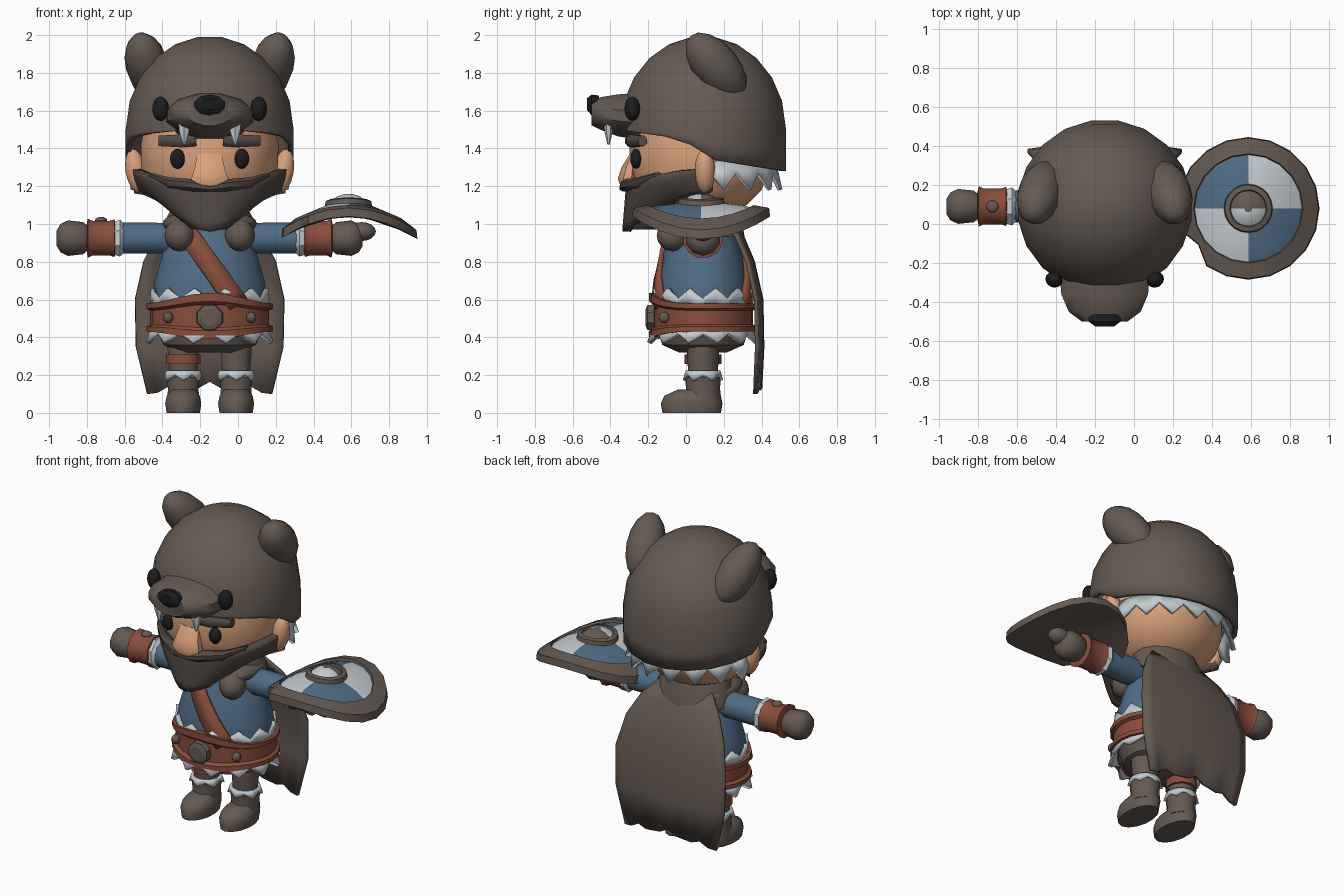
import bpy, bmesh
from math import sin, cos, pi, radians, sqrt
from mathutils import Vector, Matrix

if "Cube" in bpy.data.objects:
    bpy.data.objects.remove(bpy.data.objects["Cube"])

CX, CY = -0.15, 0.09  # body axis


def material(name, r, g, b):
    m = bpy.data.materials.new(name)
    m.use_nodes = True
    m.diffuse_color = (r, g, b, 1)
    m.node_tree.nodes["Principled BSDF"].inputs["Base Color"].default_value = (r, g, b, 1)
    return m


BROWN = material("fur brown", 0.13, 0.102, 0.085)
BEARD = material("dark beard", 0.085, 0.067, 0.057)
BLUE = material("tunic blue", 0.08, 0.15, 0.235)
RED = material("leather red", 0.25, 0.075, 0.045)
WHITE = material("fur white", 0.55, 0.6, 0.63)
SKIN = material("skin", 0.70, 0.36, 0.20)
BLACK = material("black", 0.012, 0.012, 0.013)


def finish(name, bm, mats, thick=0, angle=40):
    bmesh.ops.recalc_face_normals(bm, faces=bm.faces)
    me = bpy.data.meshes.new(name)
    bm.to_mesh(me)
    bm.free()
    for m in mats if isinstance(mats, list) else [mats]:
        me.materials.append(m)
    ob = bpy.data.objects.new(name, me)
    bpy.context.collection.objects.link(ob)
    bpy.context.view_layer.objects.active = ob
    for o in bpy.context.selected_objects:
        o.select_set(False)
    ob.select_set(True)
    if thick:
        mod = ob.modifiers.new("thickness", "SOLIDIFY")
        mod.thickness, mod.offset = thick, 0
    bpy.ops.object.shade_smooth_by_angle(angle=radians(angle))
    return ob


def grid(name, rows, mats, closed=True, caps=(False, False), thick=0, rule=None, angle=40):
    """Skin rows of points; caps close the first and last row."""
    bm = bmesh.new()
    vs = [[bm.verts.new(p) for p in row] for row in rows]
    n = len(rows[0])
    for j in range(len(rows) - 1):
        for i in range(n if closed else n - 1):
            k = (i + 1) % n
            f = bm.faces.new((vs[j][i], vs[j][k], vs[j + 1][k], vs[j + 1][i]))
            if rule:
                f.material_index = rule(j, i)
    for cap, row in zip(caps, (vs[0], vs[-1])):
        if cap:
            bm.faces.new(row)
    return finish(name, bm, mats, thick, angle)


def loft(name, axis, rings, mat, n=14, angle=40):
    """Rings of (position, centre u, centre v, radius u, radius v) along an axis."""
    rows = []
    for t, u, v, ru, rv in rings:
        row = []
        for i in range(n):
            a = 2 * pi * (i + 0.5) / n
            p, q = u + ru * cos(a), v + rv * sin(a)
            row.append({"x": (t, p, q), "y": (p, t, q), "z": (p, q, t)}[axis])
        rows.append(row)
    return grid(name, rows, mat, caps=(True, True), angle=angle)


def blob(name, c, r, mat, rot=(0, 0, 0), seg=12, rings=8):
    bm = bmesh.new()
    bmesh.ops.create_uvsphere(bm, u_segments=seg, v_segments=rings, radius=1)
    m = Matrix.Translation(c)
    for ax, ang in zip("XYZ", rot):
        m = m @ Matrix.Rotation(radians(ang), 4, ax)
    bm.transform(m @ Matrix.Diagonal((*r, 1)))
    return finish(name, bm, mat, angle=60)


def zigzag(name, c, rx, ry, z_base, z_tip, n, flare=0.03, a0=0, a1=2 * pi):
    """Chunky fur trim with alternating tips."""
    full = a1 - a0 > 6.2
    count = 2 * n + (0 if full else 1)
    rows = [[], []]
    for i in range(count):
        a = a0 + (a1 - a0) * i / (2 * n)
        tip = i % 2
        z = z_tip if tip else z_base + (z_tip - z_base) * 0.4
        k = flare if tip else flare * 0.4
        rows[0].append((c[0] + rx * cos(a), c[1] + ry * sin(a), z_base))
        rows[1].append((c[0] + (rx + k) * cos(a), c[1] + (ry + k) * sin(a), z))
    return grid(name, rows, WHITE, closed=full, thick=0.025, angle=10)


def lerp(x, pts):
    for (x0, y0), (x1, y1) in zip(pts, pts[1:]):
        if x <= x1:
            return y0 + (y1 - y0) * max(0, x - x0) / (x1 - x0)
    return pts[-1][1]


# Head and face
loft("head", "z", [(z, CX, 0.07, r, r) for z, r in
     ((1.04, 0.14), (1.1, 0.25), (1.18, 0.33), (1.28, 0.365), (1.42, 0.37), (1.56, 0.34))], SKIN, 18)
loft("nose", "z", [(1.2, CX, -0.31, 0.1, 0.04), (1.24, CX, -0.31, 0.105, 0.055),
                   (1.3, CX, -0.3, 0.085, 0.045), (1.37, CX, -0.28, 0.07, 0.02)], SKIN, 8)

# Beard shell wrapping the lower face to a chin point
rows = []
for j in range(6):
    s = j / 5
    row = []
    for i in range(17):
        a = radians(-98 + 196 * i / 16)
        top, low = 1.21 + 0.08 * sin(a) ** 2, 1.17 - 0.21 * max(0, cos(a)) ** 1.6
        shrink = 1 - 0.5 * s * s * max(0, cos(a)) ** 0.5
        row.append((CX + 0.385 * sin(a) * shrink, 0.08 - (0.375 + 0.02 * s) * cos(a), top + (low - top) * s))
    rows.append(row)
grid("beard", rows, BEARD, closed=False, thick=0.045)
loft("beard_core", "z", [(0.97, CX, -0.2, 0.1, 0.1), (1.05, CX, -0.16, 0.19, 0.15),
                         (1.15, CX, -0.1, 0.28, 0.2)], BEARD, 10)

for s, side in ((-1, "right"), (1, "left")):
    blob(side + "_eye", (CX + s * 0.17, -0.265, 1.345), (0.04, 0.03, 0.053), BLACK)
    blob(side + "_ear", (CX + s * 0.39, 0.1, 1.28), (0.055, 0.055, 0.12), SKIN, (0, s * 10, 0))
    loft(side + "_eyebrow", "x", [(CX + s * d, y, 1.44, ry, rz) for d, y, ry, rz in
         ((0.07, -0.3, 0.025, 0.03), (0.15, -0.285, 0.035, 0.037), (0.27, -0.23, 0.025, 0.03))], BEARD, 8)
    loft(side + "_moustache", "x", [(CX + s * d, y, z, ry, rz) for d, y, z, ry, rz in
         ((0, -0.32, 1.19, 0.035, 0.02), (0.09, -0.31, 1.205, 0.04, 0.035),
          (0.22, -0.24, 1.22, 0.035, 0.03), (0.32, -0.15, 1.26, 0.02, 0.015))], BEARD, 8)

# Bear hood with a rim that drops toward the back
rows = []
profile = [(radians(p), 0) for p in (8, 24, 40, 56, 72, 90)] + [(pi / 2, 0.5), (pi / 2, 1)]
for p, drop in profile:
    row = []
    for i in range(20):
        a = 2 * pi * (i + 0.5) / 20
        y = CY + 0.43 * sin(a) * sin(p)
        rim = lerp(y, [(-0.35, 1.5), (-0.02, 1.45), (0.14, 1.34), (0.52, 1.28)])
        row.append((CX + 0.435 * cos(a) * sin(p), y, 1.5 + 0.48 * cos(p) - drop * (1.5 - rim)))
    rows.append(row)
grid("bear_hood", rows, BROWN, caps=(True, False), thick=0.03, angle=50)
loft("bear_snout", "y", [(-0.24, CX, 1.57, 0.24, 0.13), (-0.36, CX, 1.575, 0.23, 0.115),
     (-0.45, CX, 1.585, 0.19, 0.09), (-0.5, CX, 1.585, 0.12, 0.065)], BROWN, 12)
loft("bear_nose", "y", [(-0.46, CX, 1.63, 0.085, 0.05), (-0.5, CX, 1.63, 0.085, 0.055),
                        (-0.525, CX, 1.635, 0.05, 0.03)], BLACK, 10)
for s, side in ((-1, "right"), (1, "left")):
    blob(side + "_bear_eye", (CX + s * 0.26, -0.285, 1.61), (0.045, 0.04, 0.065), BLACK, (0, 0, s * 30))
    blob(side + "_bear_ear", (CX + s * 0.33, 0.16, 1.835), (0.115, 0.12, 0.215), BROWN, (40, s * 12, 0))
    loft(side + "_fang", "z", [(1.42, CX + s * 0.135, -0.41, 0.006, 0.006),
         (1.49, CX + s * 0.135, -0.41, 0.03, 0.022), (1.54, CX + s * 0.135, -0.41, 0.036, 0.025)], WHITE, 6)
zigzag("hood_fur", (CX, CY), 0.38, 0.37, 1.33, 1.18, 8, 0.045, radians(5), radians(175))

# Torso, collar and skirt
RX = [(0.45, 0.3), (0.6, 0.31), (0.7, 0.295), (0.85, 0.25), (0.96, 0.2), (1.04, 0.14)]
RY = [(0.45, 0.24), (0.6, 0.255), (0.7, 0.24), (0.85, 0.21), (0.96, 0.17), (1.04, 0.13)]
loft("tunic", "z", [(z, CX, CY, r, q) for (z, r), (_, q) in zip(RX, RY)], BLUE, 18)
loft("skirt", "z", [(0.32, CX, CY, 0.15, 0.13), (0.36, CX, CY, 0.25, 0.22), (0.46, CX, CY, 0.29, 0.25)], BROWN, 16)
loft("collar", "z", [(0.93, CX, 0.14, 0.25, 0.17), (1.0, CX, 0.12, 0.25, 0.18), (1.1, CX, 0.1, 0.2, 0.17)], BROWN, 14)

# Shoulder strap following the tunic, front and back
for s, side in ((-1, "front"), (1, "back")):
    rows = []
    for k in range(9):
        row = []
        for e in (-1, 1):
            d = -0.15 + 0.3 * k / 8
            z = 0.785 - 1.4 * d + e * 0.03
            d += e * 0.045
            bulge = sqrt(max(0.05, 1 - (d / lerp(z, RX)) ** 2))
            row.append((CX + d, CY + s * (lerp(z, RY) * bulge + 0.01), z))
        rows.append(row)
    grid(side + "_strap", rows, RED, closed=False, thick=0.025)

# Belt, wider at the front, with raised lips
rows = []
for h, out in ((0, -0.03), (0, 0.02), (0.18, 0.02), (0.25, 0), (0.75, 0), (0.82, 0.02), (1, 0.02), (1, -0.03)):
    row = []
    for i in range(24):
        a = 2 * pi * i / 24
        f = max(0, -sin(a)) ** 4
        low, top = 0.43 - 0.04 * f, 0.58 + 0.055 * f
        row.append((CX + (0.315 + out) * cos(a), CY + (0.265 + out) * sin(a), low + (top - low) * h))
    rows.append(row)
grid("belt", rows, RED, angle=30)
zigzag("belt_fur_upper", (CX, CY), 0.3, 0.25, 0.57, 0.66, 12, 0.01)
zigzag("belt_fur_lower", (CX, CY), 0.29, 0.245, 0.45, 0.37, 12, 0.05)
loft("buckle", "y", [(-0.17, CX, 0.505, 0.075, 0.075), (-0.205, CX, 0.505, 0.07, 0.07),
                     (-0.215, CX, 0.505, 0.045, 0.045)], BROWN, 8, 20)

# Limbs, built outward from the body axis on both sides
for s, side in ((-1, "right"), (1, "left")):
    def arm(part, rings, mat, n=12):
        loft(side + part, "x", [(CX + s * d, CY, 0.925, r, r) for d, r in rings], mat, n)
    arm("_sleeve", ((0.1, 0.08), (0.3, 0.085), (0.48, 0.085)), BLUE)
    arm("_cuff_fur", ((0.455, 0.085), (0.475, 0.105), (0.52, 0.09)), WHITE, 8)
    arm("_bracer", ((0.5, 0.09), (0.505, 0.103), (0.53, 0.095), (0.62, 0.095), (0.645, 0.107), (0.65, 0.08)), RED)
    arm("_hand", ((0.64, 0.06), (0.67, 0.085), (0.75, 0.094), (0.79, 0.075), (0.81, 0.04)), BROWN, 10)
    blob(side + "_bracer_stud", (CX + s * 0.575, CY, 1.02), (0.032, 0.032, 0.018), BROWN)
    blob(side + "_belt_stud", (CX + s * 0.22, -0.115, 0.505), (0.027, 0.03, 0.03), BROWN)
    blob(side + "_cape_paw", (CX + s * 0.16, -0.07, 0.94), (0.08, 0.085, 0.085), BROWN)
    blob(side + "_shoulder_drape", (CX + s * 0.17, 0.07, 1.0), (0.08, 0.17, 0.05), BROWN)
    x = CX + s * 0.14
    loft(side + "_leg", "z", [(0.18, x, CY, 0.075, 0.075), (0.3, x, CY, 0.085, 0.085), (0.42, x, CY, 0.09, 0.09)], BROWN, 10)
    loft(side + "_boot_shaft", "z", [(0.06, x, CY, 0.09, 0.098), (0.13, x, CY, 0.085, 0.09), (0.19, x, CY, 0.092, 0.095)], BROWN, 10)
    loft(side + "_boot_foot", "z", [(0, x, 0.03, 0.09, 0.155), (0.05, x, 0.03, 0.098, 0.163),
         (0.09, x, 0.035, 0.09, 0.15), (0.125, x, 0.06, 0.06, 0.1)], BROWN, 14, 50)
    zigzag(side + "_boot_fur", (x, CY), 0.08, 0.08, 0.22, 0.17, 6, 0.015)
loft("leg_strap", "z", [(0.26, CX - 0.14, CY, 0.095, 0.098), (0.31, CX - 0.14, CY, 0.095, 0.098)], RED, 10)
blob("shield_fingers", (0.655, CY, 0.96), (0.075, 0.06, 0.05), BROWN)

# Cape hanging down the back with a ragged hem
rows = []
for z, w, y in ((1.03, 0.19, 0.24), (0.93, 0.28, 0.3), (0.8, 0.35, 0.355), (0.6, 0.395, 0.4), (0.35, 0.39, 0.405), (0.1, 0.33, 0.395)):
    row = []
    for i in range(13):
        u = -1 + i / 6
        hem = 0.04 * (1 - abs(u)) + (0.025 if i % 4 == 2 else 0) if z < 0.2 else 0
        row.append((CX + w * u, y - 0.03 * u * u, z + hem))
    rows.append(row)
grid("cape", rows, BROWN, closed=False, thick=0.02)

# Round shield, bent downward across its width, held flat over the left hand
SX, SY, N = 0.585, 0.08, 20
section = [(0.02, 0.075), (0.06, 0.065), (0.09, 0.045), (0.095, 0.055), (0.12, 0.05), (0.125, 0.025),
           (0.22, 0.015), (0.275, 0), (0.28, 0.015), (0.36, 0), (0.365, -0.045), (0.27, -0.05), (0.02, -0.03)]
rows = []
for r, h in section:
    row = []
    for i in range(N):
        a = 2 * pi * i / N
        q = r * (0.87 if r > 0.3 and i == 12 else 1)
        dx, dy = q * cos(a), q * sin(a)
        row.append((SX + dx, SY + dy, 1.085 + h - 0.9 * dx * dx))
    rows.append(row)


def shield_colour(j, i):
    if j < 2:
        return 1 if i >= N // 2 else 0
    if j in (5, 6):
        return 2 if (i * 4 // N) % 2 else 1
    return 0


grid("shield", rows, [BROWN, WHITE, BLUE], caps=(True, True), rule=shield_colour, angle=25)
